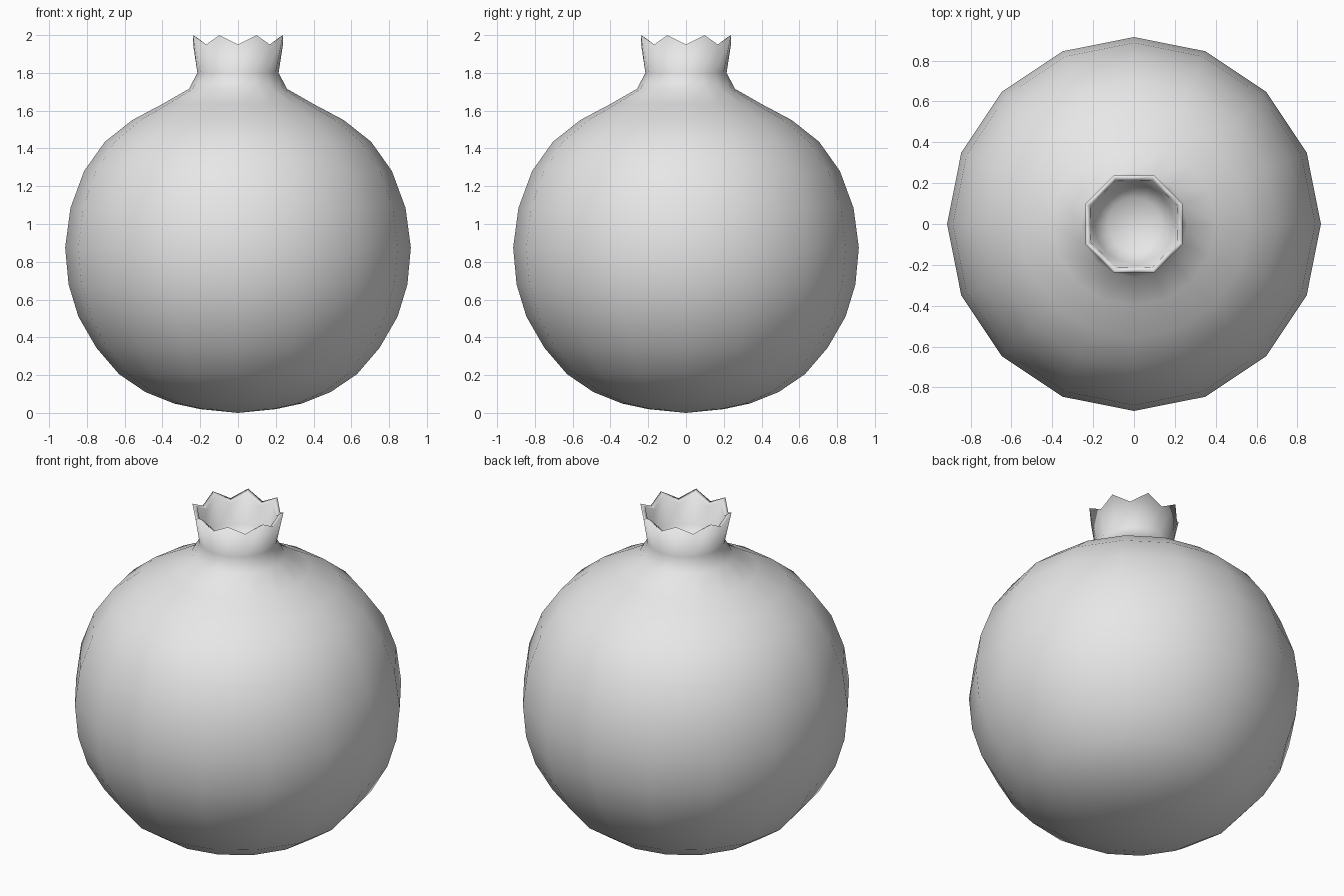
import bpy
import bmesh
import math

cube = bpy.data.objects.get("Cube")
if cube:
    bpy.data.objects.remove(cube, do_unlink=True)

SEGMENTS = 16

# Profile rows: radius, height at the points, height at the notches
SKIN = [(r, z, z) for r, z in [
    (0.20, 0.02), (0.34, 0.05), (0.49, 0.11), (0.63, 0.205), (0.75, 0.345),
    (0.845, 0.51), (0.897, 0.68), (0.915, 0.875), (0.887, 1.085),
    (0.815, 1.28), (0.705, 1.435), (0.56, 1.55), (0.40, 1.635),
    (0.26, 1.715), (0.215, 1.80)]]
CROWN_RIM = [(0.258, 2.0, 1.95), (0.232, 1.985, 1.935)]
CROWN_CUP = [(0.195, 1.81, 1.81), (0.13, 1.755, 1.755)]


def add_ring(bm, radius, z_point, z_notch):
    """Ring of vertices whose odd corners are crown points."""
    ring = []
    for i in range(SEGMENTS):
        a = 2 * math.pi * i / SEGMENTS
        is_point = i % 2 == 1
        r = radius if is_point or z_point == z_notch else radius - 0.02
        z = z_point if is_point else z_notch
        ring.append(bm.verts.new((r * math.cos(a), r * math.sin(a), z)))
    return ring


# Fruit skin running up into the crown, over its rim and down into the cup
bm = bmesh.new()
rings = [add_ring(bm, *row) for row in SKIN + CROWN_RIM + CROWN_CUP]
bottom = bm.verts.new((0, 0, 0))
cup_floor = bm.verts.new((0, 0, 1.735))
for i in range(SEGMENTS):
    j = (i + 1) % SEGMENTS
    bm.faces.new((bottom, rings[0][j], rings[0][i]))
    for low, high in zip(rings, rings[1:]):
        bm.faces.new((low[i], low[j], high[j], high[i]))
    bm.faces.new((rings[-1][i], rings[-1][j], cup_floor))
bmesh.ops.recalc_face_normals(bm, faces=bm.faces)
for face in bm.faces:
    face.smooth = True

mesh = bpy.data.meshes.new("fruit_with_crown")
bm.to_mesh(mesh)
bm.free()
fruit = bpy.data.objects.new("fruit_with_crown", mesh)
bpy.context.collection.objects.link(fruit)

# Plain grey skin
grey = bpy.data.materials.new("light_grey")
grey.use_nodes = True
grey.diffuse_color = (0.8, 0.8, 0.8, 1)
grey.node_tree.nodes["Principled BSDF"].inputs["Base Color"].default_value = (0.8, 0.8, 0.8, 1)
mesh.materials.append(grey)
